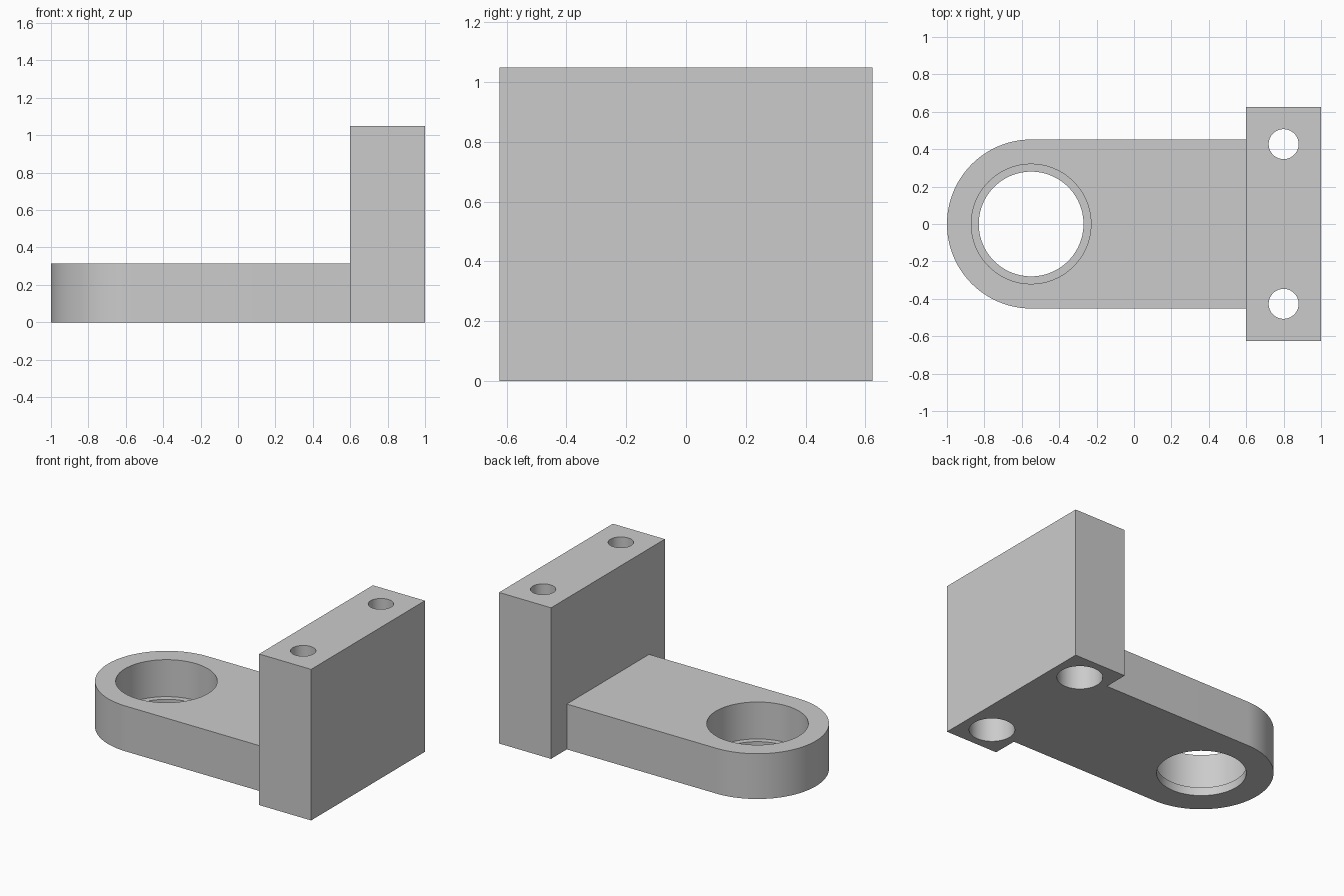
import bpy, bmesh, math

if "Cube" in bpy.data.objects:
    bpy.data.objects.remove(bpy.data.objects["Cube"])

HOLE_X, BOLT_X, BOLT_Y = -0.55, 0.80, 0.427
HALF_W, PLATE_H, BLOCK_H = 0.452, 0.315, 1.05

grey = bpy.data.materials.new("plain grey")
grey.diffuse_color = (0.6, 0.6, 0.6, 1)
grey.use_nodes = True
grey.node_tree.nodes["Principled BSDF"].inputs["Base Color"].default_value = grey.diffuse_color


def prism(name, outline, z0, z1):
    """Extrude a counter-clockwise outline from z0 up to z1."""
    bm = bmesh.new()
    low = [bm.verts.new((x, y, z0)) for x, y in outline]
    high = [bm.verts.new((x, y, z1)) for x, y in outline]
    bm.faces.new(low[::-1])
    bm.faces.new(high)
    n = len(outline)
    for i in range(n):
        j = (i + 1) % n
        bm.faces.new((low[i], low[j], high[j], high[i]))
    mesh = bpy.data.meshes.new(name)
    bm.to_mesh(mesh)
    bm.free()
    mesh.materials.append(grey)
    obj = bpy.data.objects.new(name, mesh)
    bpy.context.collection.objects.link(obj)
    return obj


def circle(x, y, r, n=96):
    return [(x + r * math.cos(2 * math.pi * i / n),
             y + r * math.sin(2 * math.pi * i / n)) for i in range(n)]


def combine(target, other, operation):
    """Apply a boolean and remove the helper."""
    other.hide_render = True
    mod = target.modifiers.new(operation.lower(), 'BOOLEAN')
    mod.operation = operation
    mod.solver = 'EXACT'
    mod.object = other
    bpy.context.view_layer.objects.active = target
    bpy.ops.object.modifier_apply(modifier=mod.name)
    bpy.data.objects.remove(other, do_unlink=True)


# Upright mounting block
bracket = prism("bracket", [(0.6, -0.625), (1, -0.625), (1, 0.625), (0.6, 0.625)],
                0, BLOCK_H)

# Round-ended arm, running slightly into the block
arc = [(-0.548 + HALF_W * math.cos(a), HALF_W * math.sin(a))
       for a in (math.pi / 2 + math.pi * i / 64 for i in range(65))]
arm = prism("arm", arc + [(0.63, -HALF_W), (0.63, HALF_W)], 0, PLATE_H)
combine(bracket, arm, 'UNION')

# Stepped bore: wide from the top, narrower lip at the bottom
cuts = [(HOLE_X, 0, 0.28, -0.1, 0.5), (HOLE_X, 0, 0.32, 0.058, 0.6)]
# Bolt holes with wide counterbores from below
for side in (-1, 1):
    cuts += [(BOLT_X, side * BOLT_Y, 0.08, -0.1, 1.2),
             (BOLT_X, side * BOLT_Y, 0.143, -0.2, 0.45)]
for x, y, r, z0, z1 in cuts:
    combine(bracket, prism("cutter", circle(x, y, r), z0, z1), 'DIFFERENCE')

# Smooth round walls, sharp edges kept
bpy.ops.object.select_all(action='DESELECT')
bracket.select_set(True)
bpy.context.view_layer.objects.active = bracket
bpy.ops.object.shade_smooth_by_angle(angle=math.radians(30))
